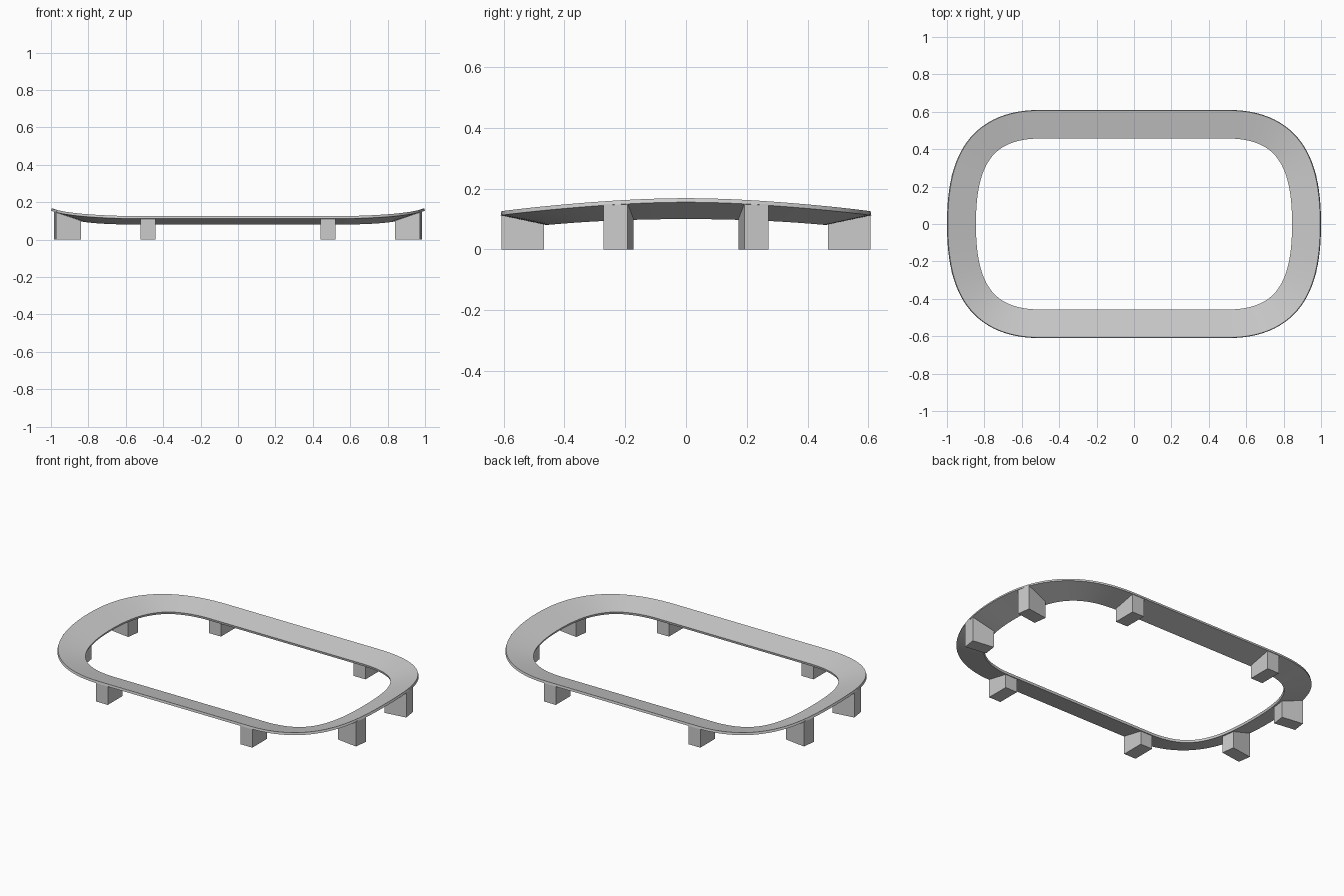
import bpy, bmesh, math
from mathutils import Vector

if "Cube" in bpy.data.objects:
    bpy.data.objects.remove(bpy.data.objects["Cube"])

HALF = 0.075      # half the width of the band
THICK = 0.014


def make_object(name, bm):
    bmesh.ops.recalc_face_normals(bm, faces=bm.faces)
    mesh = bpy.data.meshes.new(name)
    bm.to_mesh(mesh)
    bm.free()
    obj = bpy.data.objects.new(name, mesh)
    bpy.context.collection.objects.link(obj)
    return obj


# Corner centreline: a Bezier from the end (s=0) to the long side (s=1)
P = [Vector((0.925, 0)), Vector((0.925, 0.28)), Vector((0.86, 0.535)), Vector((0.5, 0.535))]


def corner(s):
    r = 1 - s
    pos = P[0]*r**3 + P[1]*3*r*r*s + P[2]*3*r*s*s + P[3]*s**3
    tan = (P[1]-P[0])*r*r + (P[2]-P[1])*2*r*s + (P[3]-P[2])*s*s
    tan.normalize()
    raised = 1 - s*s*(3 - 2*s)
    return pos, Vector((tan.y, -tan.x)), raised


# Banked cross-section, steeper and higher at the two ends
def section(s):
    pos, nrm, k = corner(s)
    bank = math.atan(0.21 + 0.16*k)
    z = 0.096 + 0.0315*k
    slope = math.tan(bank)
    dx, dz = -THICK*math.sin(bank), THICK*math.cos(bank)
    profile = [(-HALF, z - HALF*slope), (HALF, z + HALF*slope),
               (HALF + dx, z + HALF*slope + dz), (-HALF + dx, z - HALF*slope + dz)]
    return [Vector((*(pos + nrm*o), h)) for o, h in profile]


# Track ring: one corner mirrored into four, joined by straight sides
N = 28
quarter = [section(i/N) for i in range(N + 1)]
flip = lambda secs, sx, sy: [[Vector((v.x*sx, v.y*sy, v.z)) for v in q] for q in secs]
rings = (quarter + flip(quarter[::-1], -1, 1)
         + flip(quarter[1:], -1, -1) + flip(quarter[:0:-1], 1, -1))
bm = bmesh.new()
loops = [[bm.verts.new(v) for v in sec] for sec in rings]
for a, b in zip(loops, loops[1:] + loops[:1]):
    for j in range(4):
        k = (j + 1) % 4
        bm.faces.new((a[j], a[k], b[k], b[j]))
ring = make_object("banked_ring", bm)
bpy.context.view_layer.objects.active = ring
ring.select_set(True)
bpy.ops.object.shade_smooth_by_angle(angle=math.radians(30))


# Block leg with a top that follows the underside of the ring
def leg(name, x, y, angle, z_in, z_out, length, sx, sy):
    bm = bmesh.new()
    bmesh.ops.create_cube(bm, size=1)
    c, s = math.cos(angle), math.sin(angle)
    for v in bm.verts:
        z = 0 if v.co.z < 0 else (z_out if v.co.x > 0 else z_in)
        u, w = v.co.x*length, v.co.y*0.08
        v.co = ((x + u*c - w*s)*sx, (y + u*s + w*c)*sy, z)
    make_object(name, bm)


for sx, side in ((1, "right"), (-1, "left")):
    for sy, face in ((1, "back"), (-1, "front")):
        leg(f"{face}_{side}_side_leg", 0.48, 0.537, math.pi/2, 0.085, 0.114, 0.14, sx, sy)
        leg(f"{face}_{side}_end_leg", 0.912, 0.222, math.radians(8), 0.102, 0.15, 0.134, sx, sy)
